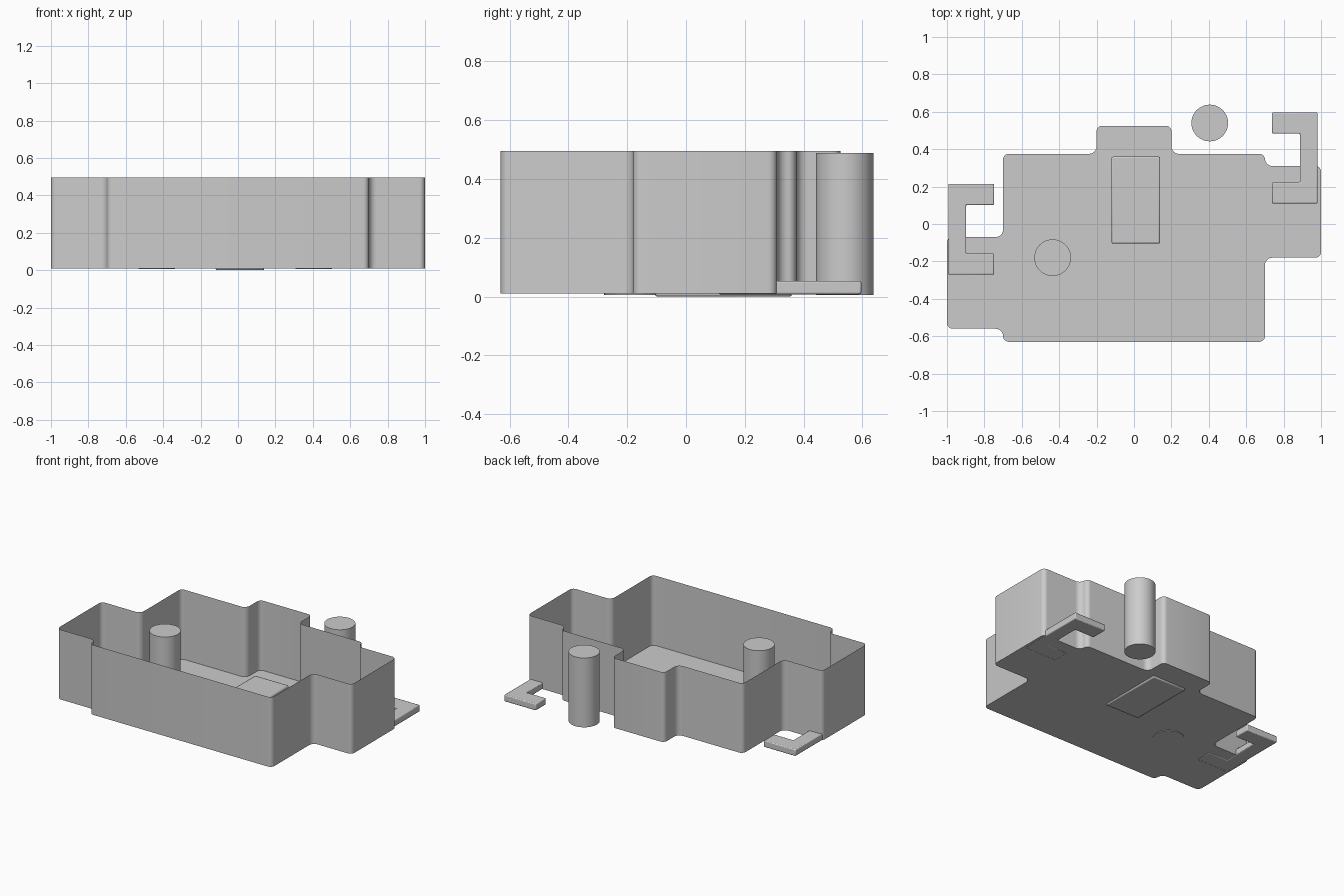
import bpy, bmesh, math
from mathutils import Vector

if "Cube" in bpy.data.objects:
    bpy.data.objects.remove(bpy.data.objects["Cube"])


def finish(name, bm):
    mesh = bpy.data.meshes.new(name)
    bm.to_mesh(mesh)
    bm.free()
    ob = bpy.data.objects.new(name, mesh)
    bpy.context.collection.objects.link(ob)
    bpy.ops.object.select_all(action='DESELECT')
    bpy.context.view_layer.objects.active = ob
    ob.select_set(True)
    bpy.ops.object.shade_smooth_by_angle(angle=math.radians(35))
    return ob


def rounded(points, convex, concave, steps=6):
    """Round every right-angled corner of a counter-clockwise outline."""
    out = []
    n = len(points)
    for i in range(n):
        p = Vector(points[i])
        a = (Vector(points[i - 1]) - p).normalized()
        b = (Vector(points[(i + 1) % n]) - p).normalized()
        r = convex if b.x * a.y - b.y * a.x > 0 else concave
        centre = p + (a + b) * r
        for k in range(steps + 1):
            t = k / steps * math.pi / 2
            out.append(centre - b * r * math.cos(t) - a * r * math.sin(t))
    return out


def prism(name, points, z0, z1, lid=True, bevel=0):
    bm = bmesh.new()
    low = [bm.verts.new((p[0], p[1], z0)) for p in points]
    top = [bm.verts.new((p[0], p[1], z1)) for p in points]
    n = len(points)
    bm.faces.new(low[::-1])
    if lid:
        bm.faces.new(top)
    for i in range(n):
        j = (i + 1) % n
        bm.faces.new((low[i], low[j], top[j], top[i]))
    ob = finish(name, bm)
    if bevel:
        mod = ob.modifiers.new("edge_bevel", 'BEVEL')
        mod.width = bevel
        mod.segments = 2
    return ob


# Open tray: thin sheet walls around a stepped outline, with floor
outline = [(-0.7, -0.63), (0.7, -0.63), (0.7, -0.18), (1, -0.18), (1, 0.31),
           (0.7, 0.31), (0.7, 0.375), (0.2, 0.375), (0.2, 0.525),
           (-0.2, 0.525), (-0.2, 0.375), (-0.7, 0.375), (-0.7, -0.07),
           (-1, -0.07), (-1, -0.56), (-0.7, -0.56)]
prism("tray", rounded(outline, 0.03, 0.04), 0.01, 0.495, lid=False)

# Flat plate on the floor
prism("floor_plate", [(-0.12, -0.105), (0.14, -0.105), (0.14, 0.36), (-0.12, 0.36)],
      0.0, 0.055, bevel=0.008)

# Posts
for name, x, y in (("inner_post", -0.435, -0.18), ("outer_post", 0.405, 0.54)):
    ring = [(x + 0.098 * math.cos(2 * math.pi * i / 48),
             y + 0.098 * math.sin(2 * math.pi * i / 48)) for i in range(48)]
    prism(name, ring, 0.006, 0.488)

# C-shaped side brackets, the second turned half round
bracket = [(-0.122, -0.243), (0.122, -0.243), (0.122, 0.243), (-0.122, 0.243),
           (-0.122, 0.13), (0.027, 0.13), (0.027, -0.13), (-0.122, -0.13)]
for name, cx, cy, s in (("right_bracket", 0.86, 0.353, 1), ("left_bracket", -0.87, -0.028, -1)):
    prism(name, [(cx + s * x, cy + s * y) for x, y in bracket], 0.008, 0.054, bevel=0.006)
